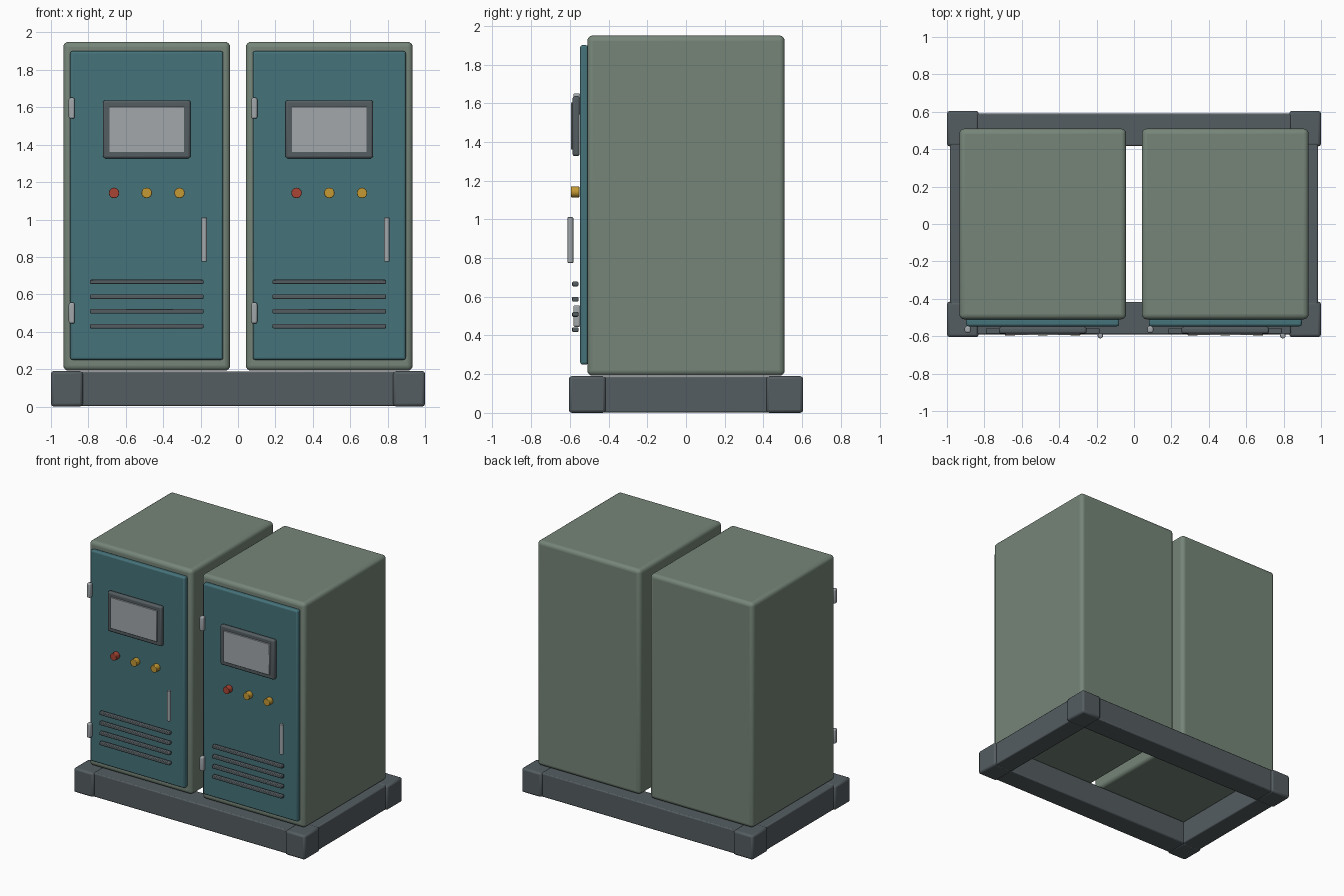
import bpy
from math import pi, radians

if "Cube" in bpy.data.objects:
    bpy.data.objects.remove(bpy.data.objects["Cube"])


def material(name, rgb):
    m = bpy.data.materials.new(name)
    m.diffuse_color = (*rgb, 1)
    m.use_nodes = True
    m.node_tree.nodes["Principled BSDF"].inputs["Base Color"].default_value = m.diffuse_color
    return m


GREEN = material("cabinet_green", (0.18, 0.235, 0.19))
TEAL = material("door_teal", (0.06, 0.17, 0.195))
DARK = material("dark_metal", (0.09, 0.11, 0.12))
RED = material("button_red", (0.4, 0.06, 0.035))
YELLOW = material("button_yellow", (0.55, 0.32, 0.035))
SILVER = material("light_metal", (0.36, 0.39, 0.41))


def finish(o, name, mat, bevel, segments):
    o.name = name
    o.data.materials.append(mat)
    bpy.ops.object.transform_apply(location=False, rotation=True, scale=True)
    if bevel:
        b = o.modifiers.new("bevel", 'BEVEL')
        b.width, b.segments, b.limit_method = bevel, segments, 'ANGLE'
    bpy.ops.object.shade_smooth_by_angle(angle=radians(35))
    return o


def box(name, x, y, z, mat, bevel=0.0, segments=3):
    """Box from (min, max) ranges on each axis."""
    rng = (x, y, z)
    bpy.ops.mesh.primitive_cube_add(size=1, location=[(a + b) / 2 for a, b in rng])
    o = bpy.context.object
    o.scale = [b - a for a, b in rng]
    return finish(o, name, mat, bevel, segments)


def rod(name, loc, radius, length, mat, rot=(0, 0, 0), bevel=0.0):
    bpy.ops.mesh.primitive_cylinder_add(vertices=24, radius=radius, depth=length,
                                        location=loc, rotation=rot)
    return finish(bpy.context.object, name, mat, bevel, 2)


# Plinth: four rails and four protruding corner blocks
for s, side in ((-1, "front"), (1, "back")):
    box(f"{side}_rail", (-0.84, 0.84), sorted((s * 0.417, s * 0.59)), (0.002, 0.188), DARK, 0.008, 2)
for s, side in ((-1, "left"), (1, "right")):
    box(f"{side}_rail", sorted((s * 0.83, s * 0.985)), (-0.43, 0.43), (0.002, 0.188), DARK, 0.008, 2)
    for t, end in ((-1, "front"), (1, "back")):
        box(f"{end}_{side}_corner_block", sorted((s * 0.83, s * 1.0)),
            sorted((t * 0.415, t * 0.605)), (0, 0.19), DARK, 0.015, 2)

# Two identical cabinets, c is the centre line
for c, tag in ((-0.488, "left"), (0.488, "right")):
    box(f"{tag}_cabinet", (c - 0.446, c + 0.446), (-0.51, 0.51), (0.192, 1.95), GREEN, 0.028, 4)
    box(f"{tag}_door", (c - 0.409, c + 0.409), (-0.547, -0.505), (0.25, 1.9), TEAL, 0.012)

    # Display
    box(f"{tag}_display_bezel", (c - 0.234, c + 0.234), (-0.586, -0.549), (1.327, 1.637), DARK, 0.012)
    box(f"{tag}_display_screen", (c - 0.2, c + 0.2), (-0.594, -0.575), (1.36, 1.604), SILVER, 0.002, 1)

    # Push buttons
    for i, (dx, mat) in enumerate(((-0.175, RED), (0, YELLOW), (0.175, YELLOW))):
        rod(f"{tag}_button_{i + 1}", (c + dx, -0.573, 1.142), 0.028, 0.044, mat, (pi / 2, 0, 0), 0.003)

    # Handle
    rod(f"{tag}_door_handle", (c + 0.308, -0.597, 0.893), 0.0145, 0.236, SILVER, bevel=0.003)

    # Vent slats
    for i in range(4):
        z = 0.43 + i * 0.0787
        box(f"{tag}_vent_slat_{i + 1}", (c - 0.303, c + 0.303), (-0.588, -0.556),
            (z - 0.012, z + 0.012), DARK, 0.005, 2)

    # Hinges
    for z, end in ((0.5, "lower"), (1.595, "upper")):
        box(f"{tag}_{end}_hinge", (c - 0.417, c - 0.385), (-0.582, -0.546),
            (z - 0.056, z + 0.056), SILVER, 0.01, 3)
